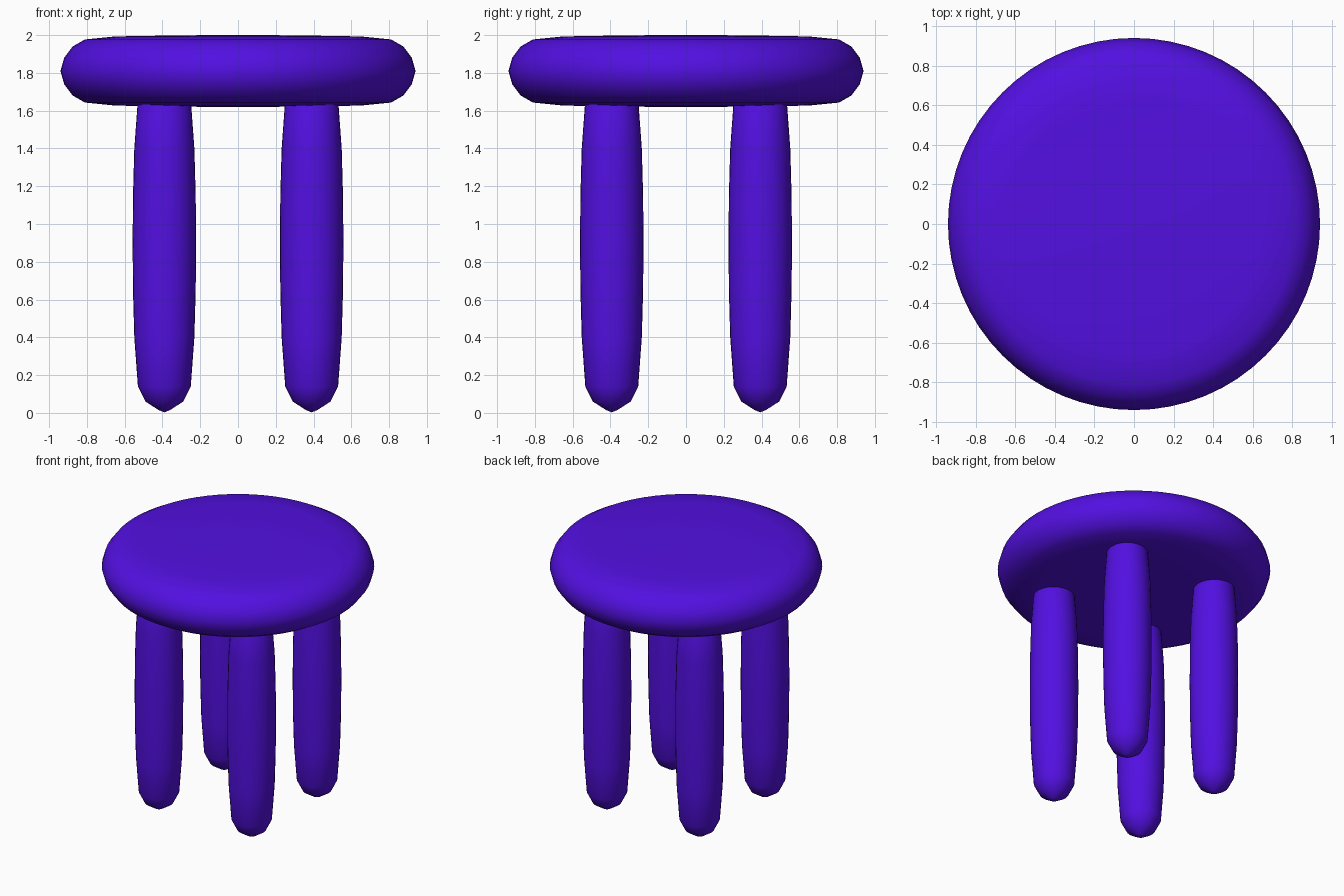
import bpy, bmesh
from math import pi

if "Cube" in bpy.data.objects:
    bpy.data.objects.remove(bpy.data.objects["Cube"])

mat = bpy.data.materials.new("violet")
mat.diffuse_color = (0.085, 0.005, 0.75, 1)
mat.use_nodes = True
mat.node_tree.nodes["Principled BSDF"].inputs["Base Color"].default_value = mat.diffuse_color


def lathe(name, profile, segments, location=(0, 0, 0)):
    """Spin an (r, z) profile around z into a smooth closed solid."""
    bm = bmesh.new()
    verts = [bm.verts.new((r, 0, z)) for r, z in profile]
    edges = [bm.edges.new(pair) for pair in zip(verts, verts[1:])]
    bmesh.ops.spin(bm, geom=verts + edges, cent=(0, 0, 0), axis=(0, 0, 1),
                   angle=2 * pi, steps=segments, use_duplicate=False)
    bmesh.ops.remove_doubles(bm, verts=bm.verts, dist=1e-4)
    bmesh.ops.recalc_face_normals(bm, faces=bm.faces)
    for f in bm.faces:
        f.smooth = True
    mesh = bpy.data.meshes.new(name)
    bm.to_mesh(mesh)
    bm.free()
    mesh.materials.append(mat)
    obj = bpy.data.objects.new(name, mesh)
    obj.location = location
    bpy.context.collection.objects.link(obj)
    return obj


def mirrored(lower, mid_z):
    """Complete a bottom-half profile by reflecting it about mid_z."""
    return lower + [(r, 2 * mid_z - z) for r, z in reversed(lower[:-1])]


# Seat: thick cushion-like disc
seat_half = [(0, 1.62), (0.3, 1.621), (0.65, 1.627), (0.81, 1.643),
             (0.875, 1.68), (0.92, 1.74), (0.94, 1.81)]
lathe("seat", mirrored(seat_half, 1.81), 64)

# Legs: rounded pegs whose tops sink into the seat
leg_half = [(0, 0.003), (0.03, 0.015), (0.1, 0.06), (0.14, 0.14), (0.159, 0.4),
            (0.166, 0.65), (0.168, 0.9)]
for side, x in (("left", -0.39), ("right", 0.39)):
    for end, y in (("front", -0.393), ("back", 0.393)):
        lathe(f"{end}_{side}_leg", mirrored(leg_half, 0.9), 32, (x, y, 0))
